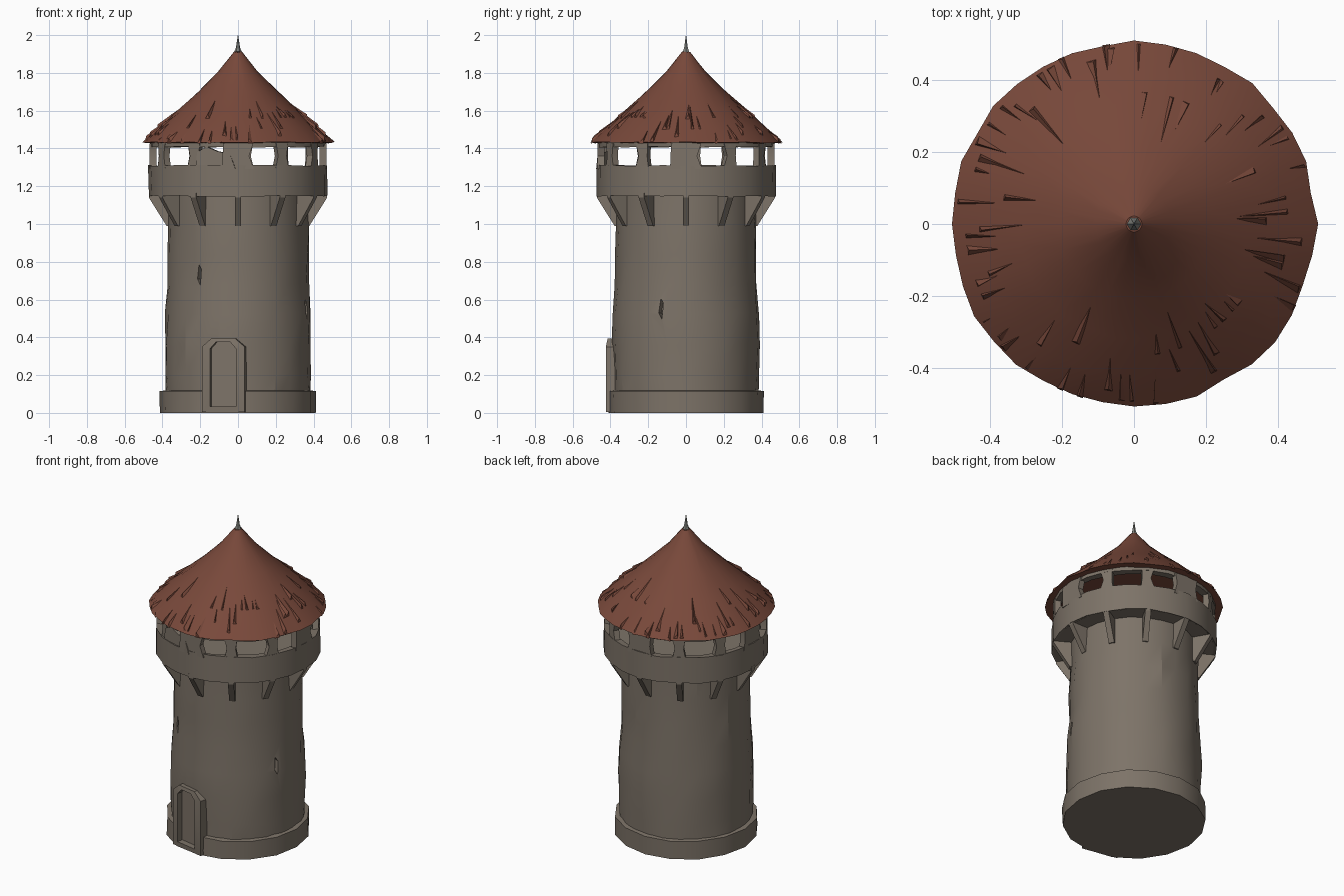
import bpy, bmesh, math, random
from mathutils import Matrix, Vector

if "Cube" in bpy.data.objects:
    bpy.data.objects.remove(bpy.data.objects["Cube"])

random.seed(7)


def material(name, rgb):
    m = bpy.data.materials.new(name)
    m.diffuse_color = (*rgb, 1)
    m.use_nodes = True
    m.node_tree.nodes["Principled BSDF"].inputs["Base Color"].default_value = m.diffuse_color
    return m


STONE = material("warm grey stone", (0.205, 0.172, 0.138))
TILE = material("red brown tile", (0.190, 0.066, 0.043))
METAL = material("grey metal", (0.21, 0.215, 0.195))


def finish(name, bm, mat, angle=30):
    """Turn a bmesh into a named, coloured object."""
    bmesh.ops.recalc_face_normals(bm, faces=bm.faces)
    me = bpy.data.meshes.new(name)
    bm.to_mesh(me)
    bm.free()
    ob = bpy.data.objects.new(name, me)
    bpy.context.collection.objects.link(ob)
    me.materials.append(mat)
    bpy.ops.object.select_all(action='DESELECT')
    ob.select_set(True)
    bpy.context.view_layer.objects.active = ob
    if angle:
        bpy.ops.object.shade_smooth_by_angle(angle=math.radians(angle))
    return ob


def lathe(profile, sides, rough=0.0, rough_z=0.0, ring=False, turn=0.0):
    """Spin (radius, z) points; a ring closes on itself, otherwise ends are capped."""
    bm = bmesh.new()
    rows = []
    for r, z in profile:
        row = []
        for i in range(sides):
            a = turn + math.tau * i / sides
            q = r + random.uniform(-rough, rough)
            row.append(bm.verts.new((q * math.cos(a), q * math.sin(a),
                                     z + random.uniform(-rough_z, rough_z))))
        rows.append(row)
    pairs = list(zip(rows, rows[1:])) + ([(rows[-1], rows[0])] if ring else [])
    for lo, hi in pairs:
        for i in range(sides):
            j = (i + 1) % sides
            bm.faces.new((lo[i], lo[j], hi[j], hi[i]))
    if not ring:
        bm.faces.new(rows[0])
        bm.faces.new(rows[-1])
    return bm


def prism(bm, outline, depth, place):
    """Extrude a 2D outline (local x, z) symmetrically along local y."""
    a, b = ([bm.verts.new(place @ Vector((x, s * depth / 2, z))) for x, z in outline]
            for s in (-1, 1))
    n = len(outline)
    bm.faces.new(a)
    bm.faces.new(b)
    for i in range(n):
        j = (i + 1) % n
        bm.faces.new((a[i], a[j], b[j], b[i]))


def spin(deg):
    return Matrix.Rotation(math.radians(deg), 4, 'Z')


def cut(target, cutter):
    cutter.hide_render = True
    mod = target.modifiers.new("cut", 'BOOLEAN')
    mod.operation, mod.solver, mod.object = 'DIFFERENCE', 'EXACT', cutter
    bpy.context.view_layer.objects.active = target
    bpy.ops.object.modifier_apply(modifier=mod.name)


# Plinth and uneven round shaft
plinth = finish("plinth", lathe([(0.413, 0), (0.413, 0.115), (0.36, 0.122)], 16, 0.004), STONE)
shaft = finish("shaft", lathe([(0.385, 0.05), (0.386, 0.2), (0.388, 0.36), (0.387, 0.52),
                               (0.376, 0.68), (0.376, 0.84), (0.373, 1.0), (0.37, 1.18)],
                              24, 0.006, 0.012), STONE, 20)

# Doorway: cut recess, arched frame and door leaf, turned slightly off the front
DOOR = spin(-11)


def arch(w, z0, z1, z2):
    return [(-w, z0), (w, z0), (w, z1), (w * 0.55, z2), (-w * 0.55, z2), (-w, z1)]


inner = arch(0.07, 0.035, 0.34, 0.375)
outer = arch(0.115, 0.004, 0.35, 0.395)
bm = bmesh.new()
prism(bm, inner, 0.14, DOOR @ Matrix.Translation((0, -0.43, 0)))
door_cutter = finish("door_cutter", bm, STONE, 0)
cut(plinth, door_cutter)
cut(shaft, door_cutter)

bm = bmesh.new()
loops = [[bm.verts.new(DOOR @ Vector((x, y, z))) for x, z in pts]
         for pts, y in ((outer, -0.355), (outer, -0.41), (inner, -0.416), (inner, -0.355))]
for p, q in zip(loops, loops[1:] + loops[:1]):
    for i in range(6):
        j = (i + 1) % 6
        bm.faces.new((p[i], p[j], q[j], q[i]))
finish("door_frame", bm, STONE)
bm = bmesh.new()
prism(bm, inner, 0.02, DOOR @ Matrix.Translation((0, -0.368, 0)))
finish("door_leaf", bm, STONE)

# Arrow slits, cut as narrow tapering recesses
bm = bmesh.new()
slit = [(-0.013, -0.02), (0.006, -0.055), (0.012, 0.03), (-0.004, 0.055)]
for deg, z in ((-33, 0.73), (70, 0.55)):
    prism(bm, slit, 0.1, spin(deg) @ Matrix.Translation((0, -0.39, z)))
cut(shaft, finish("slit_cutter", bm, STONE, 0))

# Gallery: floor slab, parapet and the beam under the eaves
finish("gallery_floor", lathe([(0.465, 1.15), (0.465, 1.19)], 24), STONE)
finish("parapet", lathe([(0.474, 1.148), (0.474, 1.31), (0.43, 1.305), (0.43, 1.16)],
                        24, 0.004, 0.004, ring=True), STONE)
finish("eaves_beam", lathe([(0.468, 1.408), (0.468, 1.436), (0.425, 1.436), (0.425, 1.408)],
                           24, 0.003, 0.003, ring=True), STONE)

# Posts between the openings and brackets below, twelve of each
posts, brackets = bmesh.new(), bmesh.new()
for k in range(12):
    w = 0.07 if k % 3 == 0 else 0.026
    lean = random.uniform(-0.012, 0.012)
    prism(posts, [(-w - 0.015, 1.29), (w + 0.015, 1.29), (w + lean, 1.36),
                  (w + 0.01, 1.425), (-w - 0.01, 1.425), (-w + lean, 1.36)],
          0.035, spin(30 * k) @ Matrix.Translation((0, -0.45, 0)))
    prism(brackets, [(0.35, 0.99), (0.378, 0.99), (0.472, 1.14), (0.472, 1.165), (0.35, 1.165)],
          0.034, spin(30 * k))
finish("gallery_posts", posts, STONE)
finish("brackets", brackets, STONE)

# Broken infill slab that half closes one front opening
bm = bmesh.new()
prism(bm, [(-0.11, 1.29), (0.11, 1.29), (0.08, 1.37), (0.01, 1.385), (-0.05, 1.41), (-0.1, 1.38)],
      0.03, spin(-15) @ Matrix.Translation((0, -0.448, 0)))
finish("opening_infill", bm, STONE)

# Conical roof with ragged eaves
ROOF = [(0.505, 1.432), (0.42, 1.515), (0.32, 1.603), (0.21, 1.702), (0.105, 1.805), (0.022, 1.91)]
bm = lathe([(0.44, 1.428)] + ROOF, 36, 0.0, 0.003)
for v in bm.verts:
    r = math.hypot(v.co.x, v.co.y)
    if r > 0.15:
        s = 1 + random.uniform(-0.012, 0.018)
        v.co.x *= s
        v.co.y *= s
finish("roof", bm, TILE, 35)


def roof_z(r):
    for (r0, z0), (r1, z1) in zip(ROOF, ROOF[1:]):
        if r >= r1:
            return z0 + (z1 - z0) * (r0 - r) / (r0 - r1)
    return ROOF[-1][1]


# Lifted shingles: thin wedges scattered mostly over the lower roof
bm = bmesh.new()
for k in range(64):
    a = math.tau * (k + random.uniform(-0.45, 0.45)) / 64
    low = random.choice((0.505, 0.495, 0.47, 0.43, 0.37))
    top = low - random.uniform(0.07, 0.15)
    half = random.uniform(0.006, 0.016) / low

    def at(r, ang, lift):
        return bm.verts.new((r * math.cos(ang), r * math.sin(ang), roof_z(r) + lift))

    tip = at(top, a + random.uniform(-0.04, 0.04), -0.004)
    left, right = at(low, a - half, -0.006), at(low, a + half, -0.006)
    peak = at(low - 0.005, a + half * random.uniform(-1, 1), random.uniform(0.010, 0.022))
    for f in ((tip, left, peak), (tip, peak, right), (left, right, peak), (tip, right, left)):
        bm.faces.new(f)
finish("lifted_shingles", bm, TILE, 0)

# Metal finial spike
finish("finial", lathe([(0.038, 1.87), (0.018, 1.915), (0.011, 1.935), (0.001, 2.0)], 6, 0.0),
       METAL, 25)

# Remove the cutters
for name in ("door_cutter", "slit_cutter"):
    bpy.data.objects.remove(bpy.data.objects[name])
